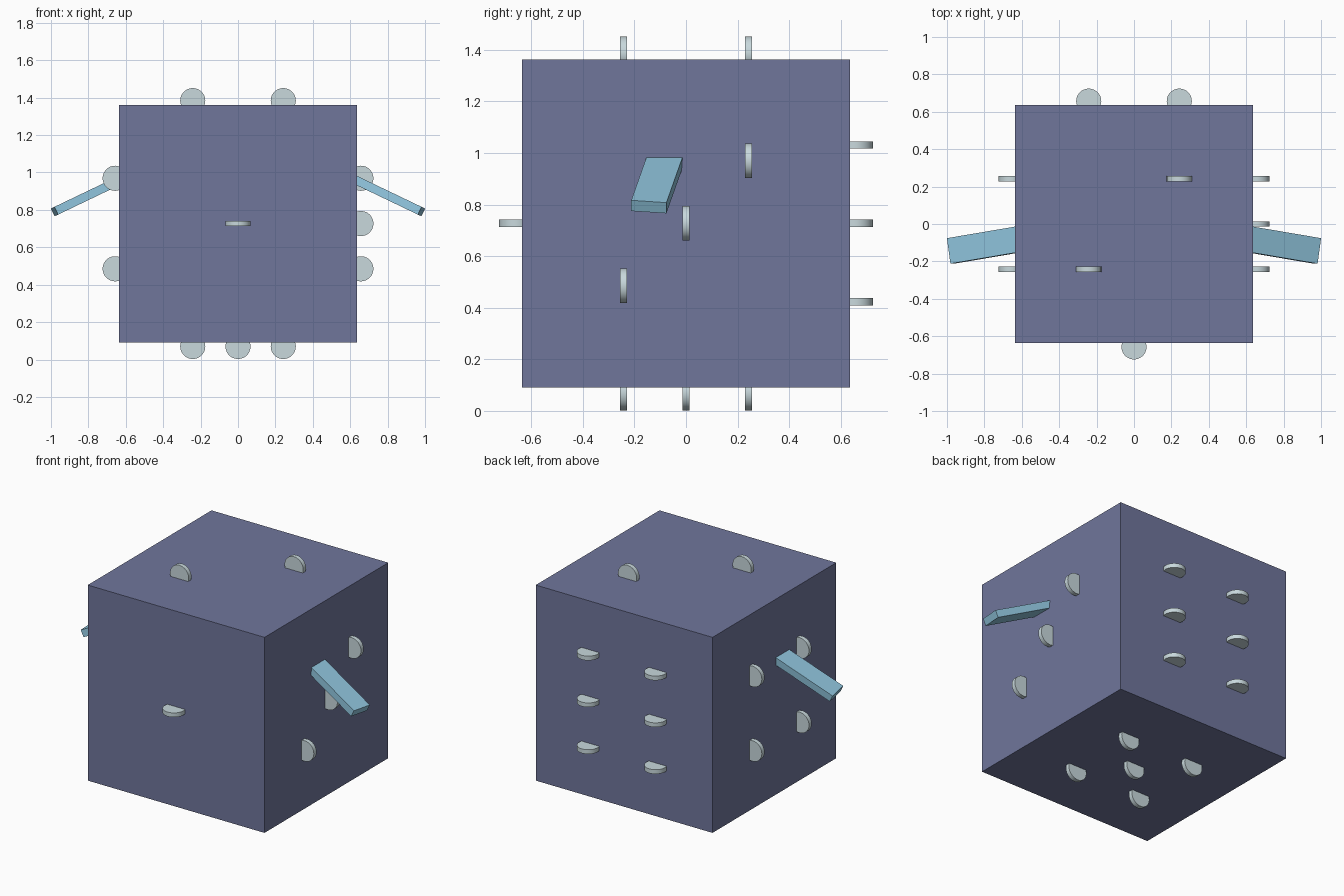
import bpy, bmesh
from math import radians
from mathutils import Matrix, Vector

if "Cube" in bpy.data.objects:
    bpy.data.objects.remove(bpy.data.objects["Cube"])

HALF, MID = 0.635, 0.727        # cube half side, centre height
PIP_R, PIP_T, PIP_OUT = 0.067, 0.028, 0.022
S = 0.242                       # pip spacing


def material(name, rgb):
    m = bpy.data.materials.new(name)
    m.diffuse_color = (*rgb, 1)
    m.use_nodes = True
    m.node_tree.nodes["Principled BSDF"].inputs["Base Color"].default_value = m.diffuse_color
    return m


body_mat = material("slate_blue", (0.16, 0.18, 0.33))
pip_mat = material("pale_grey", (0.58, 0.69, 0.72))
arm_mat = material("light_blue", (0.28, 0.56, 0.73))


def finish(name, bm, mat):
    mesh = bpy.data.meshes.new(name)
    bm.to_mesh(mesh)
    bm.free()
    mesh.materials.append(mat)
    ob = bpy.data.objects.new(name, mesh)
    bpy.context.collection.objects.link(ob)
    return ob


# Cube body
bm = bmesh.new()
bmesh.ops.create_cube(bm, size=2 * HALF, matrix=Matrix.Translation((0, 0, MID)))
finish("die_body", bm, body_mat)

# Pips: discs standing on edge, half sunk into each face
D = HALF + PIP_OUT
corners = [(a, b) for a in (-S, S) for b in (-S, S)]
faces = {
    "front": [(0, -D, 0)],
    "top": [(-S, -S, D), (S, S, D)],
    "right": [(D, -S, -S), (D, 0, 0), (D, S, S)],
    "left": [(-D, a, b) for a, b in corners],
    "bottom": [(a, b, -D) for a, b in corners + [(0, 0)]],
    "back": [(x, D, z) for x in (-S, S) for z in (-0.304, 0, 0.304)],
}
for face, spots in faces.items():
    # front and back discs lie flat, the others face forward
    turn = Matrix() if face in ("front", "back") else Matrix.Rotation(radians(90), 4, 'X')
    bm = bmesh.new()
    for p in spots:
        place = Matrix.Translation(Vector(p) + Vector((0, 0, MID)))
        bmesh.ops.create_cone(bm, cap_ends=True, segments=48, radius1=PIP_R,
                              radius2=PIP_R, depth=PIP_T, matrix=place @ turn)
    ob = finish(face + "_pips", bm, pip_mat)
    bpy.ops.object.select_all(action='DESELECT')
    ob.select_set(True)
    bpy.context.view_layer.objects.active = ob
    bpy.ops.object.shade_smooth_by_angle(angle=radians(30))

# Arms: slanted flat bars, mirrored left to right
LENGTH, WIDTH, THICK = 0.5, 0.138, 0.046
bm = bmesh.new()
bmesh.ops.create_cube(bm, size=1, matrix=(
    Matrix.Translation((0.981, -0.144, 0.791))
    @ Matrix.Rotation(radians(25.6), 4, 'Y')
    @ Matrix.Rotation(radians(-8.7), 4, 'Z')
    @ Matrix.Translation((-LENGTH / 2, 0, 0))
    @ Matrix.Diagonal((LENGTH, WIDTH, THICK, 1))))
arms = finish("arms", bm, arm_mat)
arms.modifiers.new("mirror", 'MIRROR').use_axis[0] = True
